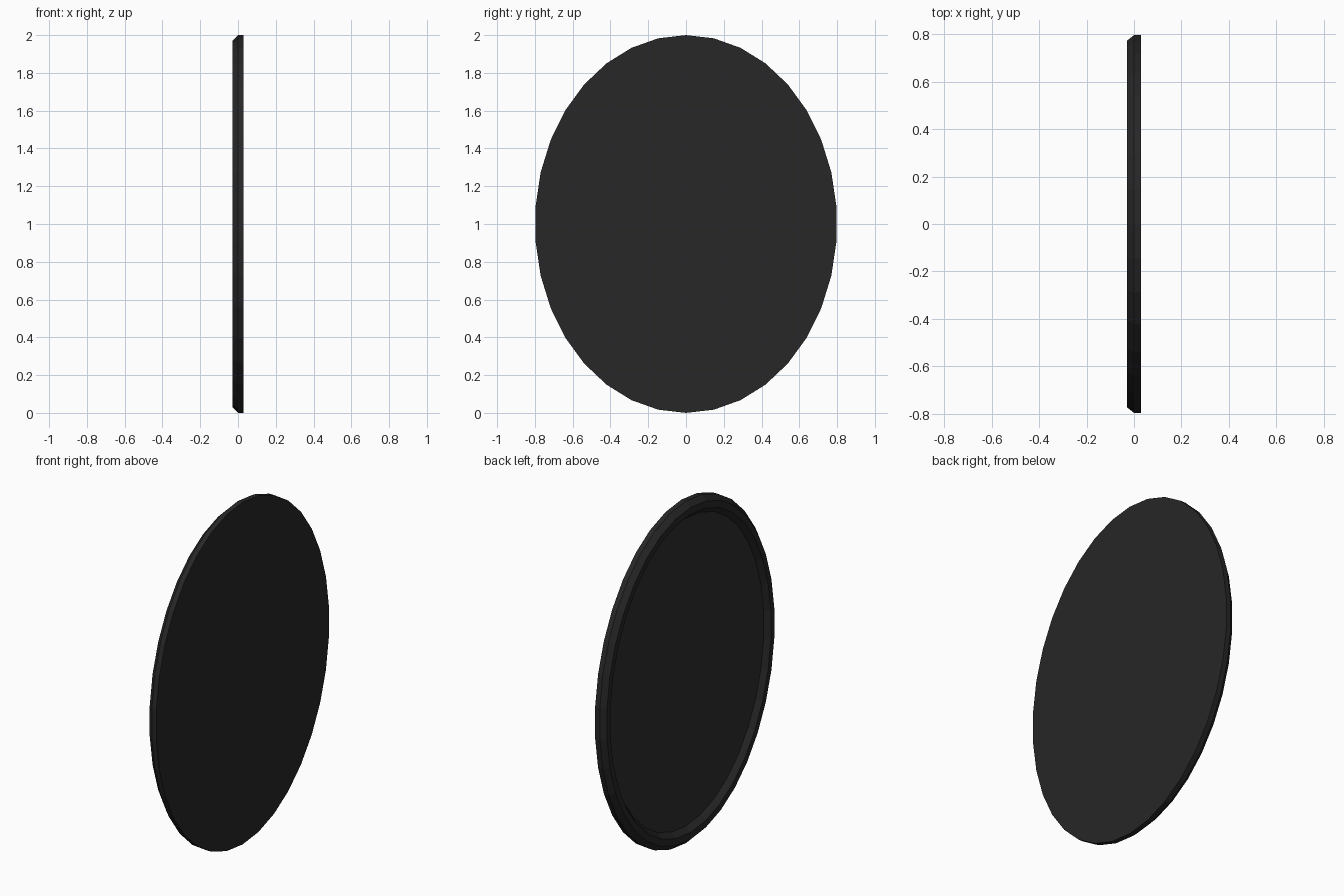
import bpy, bmesh, math

if "Cube" in bpy.data.objects:
    bpy.data.objects.remove(bpy.data.objects["Cube"])

SIDES = 34
WIDTH = 0.8  # oval width relative to its height


def ring(bm, x, r):
    """Oval loop of vertices at depth x, with a vertex at top and bottom."""
    step = 2 * math.pi / SIDES
    return [bm.verts.new((x, WIDTH * r * math.sin(i * step), 1 + r * math.cos(i * step)))
            for i in range(SIDES)]


def make_object(name, profile, cap_first=False, cap_last=False):
    """Sweep an (x, radius) profile round the oval, optionally capping its ends."""
    bm = bmesh.new()
    loops = [ring(bm, x, r) for x, r in profile]
    for a, b in zip(loops, loops[1:]):
        for i in range(SIDES):
            j = (i + 1) % SIDES
            bm.faces.new((a[i], a[j], b[j], b[i]))
    if cap_first:
        bm.faces.new(loops[0])
    if cap_last:
        bm.faces.new(loops[-1])
    bmesh.ops.recalc_face_normals(bm, faces=bm.faces)
    mesh = bpy.data.meshes.new(name)
    bm.to_mesh(mesh)
    bm.free()
    obj = bpy.data.objects.new(name, mesh)
    bpy.context.collection.objects.link(obj)
    return obj


# Oval mirror: flat back, bevelled rim and recessed pane in one closed shell
mirror = make_object("oval_mirror",
                     [(0.03, 1.0), (0.0, 1.0), (-0.03, 0.97), (-0.03, 0.93), (0.0, 0.9)],
                     cap_first=True, cap_last=True)

# Near-black frame, slightly lighter pane
for name, shade in (("dark_frame", 0.02), ("dark_pane", 0.027)):
    mat = bpy.data.materials.new(name)
    mat.diffuse_color = (shade, shade, shade, 1)
    mat.use_nodes = True
    mat.node_tree.nodes["Principled BSDF"].inputs["Base Color"].default_value = mat.diffuse_color
    mirror.data.materials.append(mat)
mirror.data.polygons[-1].material_index = 1
